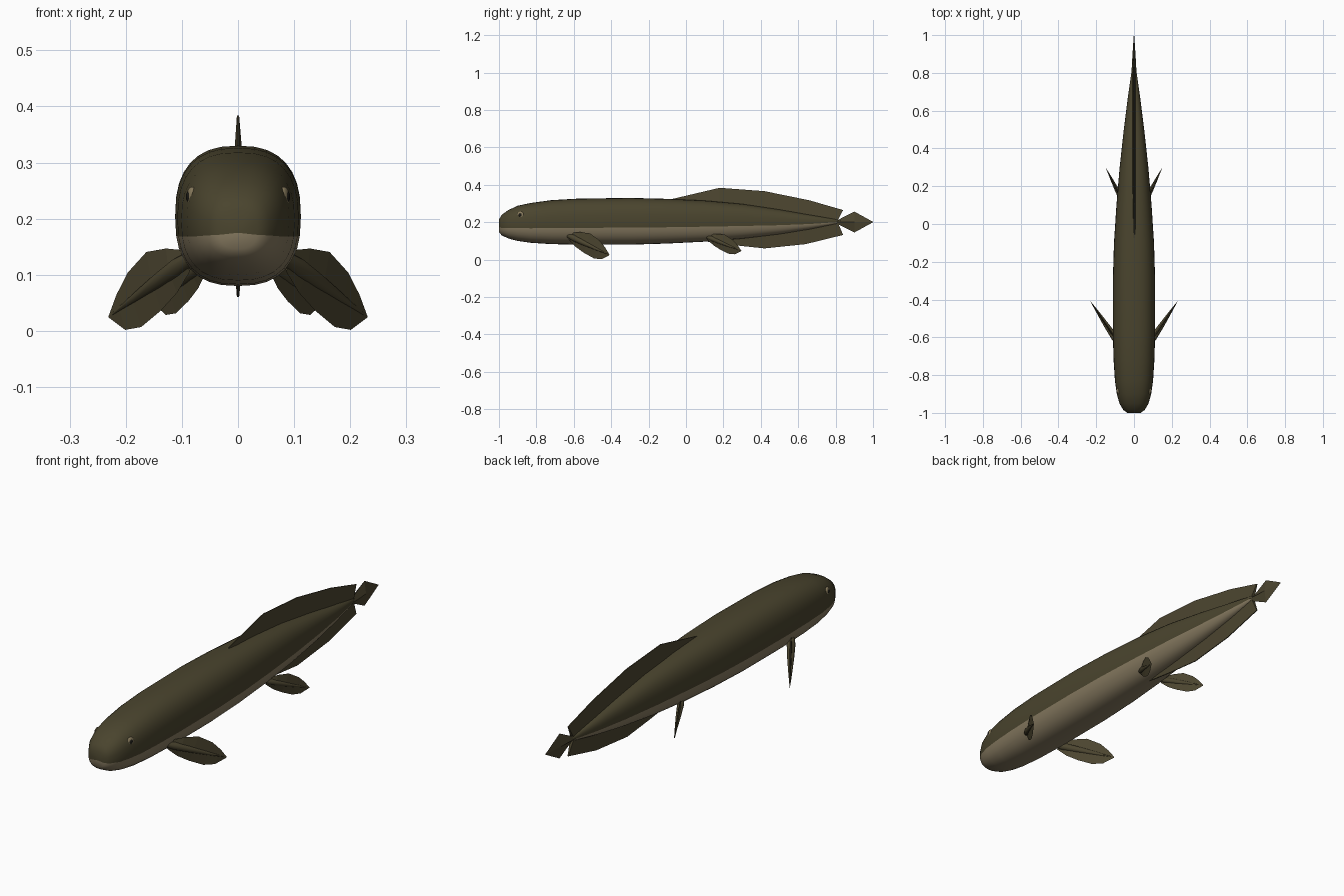
import bpy, bmesh, math
from mathutils import Vector

if "Cube" in bpy.data.objects:
    bpy.data.objects.remove(bpy.data.objects["Cube"], do_unlink=True)


def material(name, rgb):
    m = bpy.data.materials.new(name)
    m.use_nodes = True
    color = (*rgb, 1)
    m.diffuse_color = color
    m.node_tree.nodes["Principled BSDF"].inputs["Base Color"].default_value = color
    return m


OLIVE = material("olive skin", (0.068, 0.058, 0.027))
TAN = material("pale belly", (0.235, 0.19, 0.115))
FIN = material("fin olive", (0.072, 0.060, 0.029))
EYE = material("eye tan", (0.25, 0.20, 0.11))
PUPIL = material("pupil black", (0.012, 0.011, 0.008))


def loft(name, rings, mats, rule=None, smooth=False):
    """Skin a list of equal-length point rings and close both ends."""
    bm = bmesh.new()
    loops = [[bm.verts.new(p) for p in ring] for ring in rings]
    n = len(loops[0])
    for a, b in zip(loops, loops[1:]):
        for i in range(n):
            j = (i + 1) % n
            f = bm.faces.new((a[i], a[j], b[j], b[i]))
            f.smooth = smooth
            if rule:
                f.material_index = rule(i)
    bm.faces.new(loops[0])
    bm.faces.new(loops[-1])
    bmesh.ops.recalc_face_normals(bm, faces=bm.faces)
    mesh = bpy.data.meshes.new(name)
    bm.to_mesh(mesh)
    bm.free()
    for m in mats:
        mesh.materials.append(m)
    ob = bpy.data.objects.new(name, mesh)
    bpy.context.collection.objects.link(ob)
    return ob


# Body: rounded-square sections given as (y, half width, bottom, top)
SIDES = 32
SECTIONS = [
    (-1.0, .001, .174, .176), (-1.0, .035, .146, .215), (-.985, .056, .130, .240),
    (-.95, .077, .113, .265), (-.90, .091, .100, .288), (-.83, .101, .090, .303),
    (-.72, .108, .083, .318), (-.58, .112, .080, .326), (-.30, .112, .080, .330),
    (-.10, .106, .086, .325), (.10, .093, .096, .316), (.30, .076, .112, .298),
    (.50, .054, .136, .268), (.66, .034, .162, .240), (.80, .014, .190, .217),
    (.83, .004, .200, .207)]


def power(v):
    return math.copysign(abs(v) ** .8, v)


def body_ring(y, w, lo, hi):
    mid, half = (lo + hi) / 2, (hi - lo) / 2
    angles = [2 * math.pi * i / SIDES for i in range(SIDES)]
    return [(w * power(math.cos(a)), y, mid + half * power(math.sin(a))) for a in angles]


# The belly is every strip from one step below the middle downward
loft("body", [body_ring(*s) for s in SECTIONS], [OLIVE, TAN],
     rule=lambda i: int(SIDES // 2 < i < SIDES - 1), smooth=True)


# Long median fins: wedges from a buried base line to a thin outer edge
def median_fin(name, pairs):
    rings = []
    for yb, zb, ye, ze in pairs:
        rings.append([(-.009, yb, zb), (.009, yb, zb), (.002, ye, ze), (-.002, ye, ze)])
    loft(name, rings, [FIN])


median_fin("dorsal_fin", [(-.09, .30, -.10, .318), (.18, .28, .18, .384),
                          (.42, .26, .42, .366), (.65, .23, .66, .317),
                          (.81, .207, .84, .265)])
median_fin("anal_fin", [(.10, .12, .10, .098), (.25, .13, .25, .078),
                        (.42, .15, .42, .060), (.62, .18, .64, .083),
                        (.81, .203, .84, .132)])

# Tail: diamond blade with a raised middle
loft("tail_fin", [[(0, y, .201 + h), (t, y, .201), (0, y, .201 - h), (-t, y, .201)]
                  for y, h, t in [(.76, .012, .014), (.81, .010, .013),
                                  (.90, .056, .008), (1.0, .001, .001)]], [FIN])


# Paired fins: leaf blades with a fleshy central rib
BLADE = [(0, .020, .020), (.20, .045, .040), (.42, .062, .050),
         (.68, .050, .054), (.86, .027, .040), (1, .002, .002)]
RIB = [(-.1, .012), (.1, .018), (.35, .015), (.65, .009), (.95, .002)]


def paired_fin(name, root, tip, size, side):
    root, tip = Vector(root), Vector(tip)
    axis = tip - root
    up = Vector((.25, .31, .92))
    up = (up - up.project(axis)).normalized()
    out = axis.cross(up).normalized()

    def place(p):
        return (p.x * side, p.y, p.z)

    blade = []
    for t, hi, lo in BLADE:
        c = root + axis * t
        thick = out * (.007 * (1 - t) + .001)
        blade.append([place(p) for p in (c + up * hi * size, c + thick,
                                         c - up * lo * size, c - thick)])
    loft(name + "_blade", blade, [FIN])
    rib = []
    for t, r in RIB:
        c = root + axis * t
        rib.append([place(c + (up * math.cos(k * math.pi / 4)
                               + out * math.sin(k * math.pi / 4)) * r * size)
                    for k in range(8)])
    loft(name + "_rib", rib, [FIN], smooth=True)


# Eyes: flattened balls set into the head, each with a pupil
def ball(name, loc, scale, turn, mat):
    bpy.ops.mesh.primitive_uv_sphere_add(segments=20, ring_count=12, location=loc)
    ob = bpy.context.object
    ob.name = name
    ob.scale = scale
    ob.rotation_euler.z = turn
    ob.data.materials.append(mat)
    bpy.ops.object.shade_smooth()


for label, side in (("left", 1), ("right", -1)):
    paired_fin(label + "_pectoral_fin", (.09, -.62, .125), (.23, -.41, .025), 1, side)
    paired_fin(label + "_pelvic_fin", (.06, .12, .12), (.148, .295, .047), .77, side)
    ball(label + "_eye", (.082 * side, -.885, .238), (.009, .019, .019), -.25 * side, EYE)
    ball(label + "_pupil", (.0875 * side, -.8865, .239), (.005, .010, .010), -.25 * side, PUPIL)
